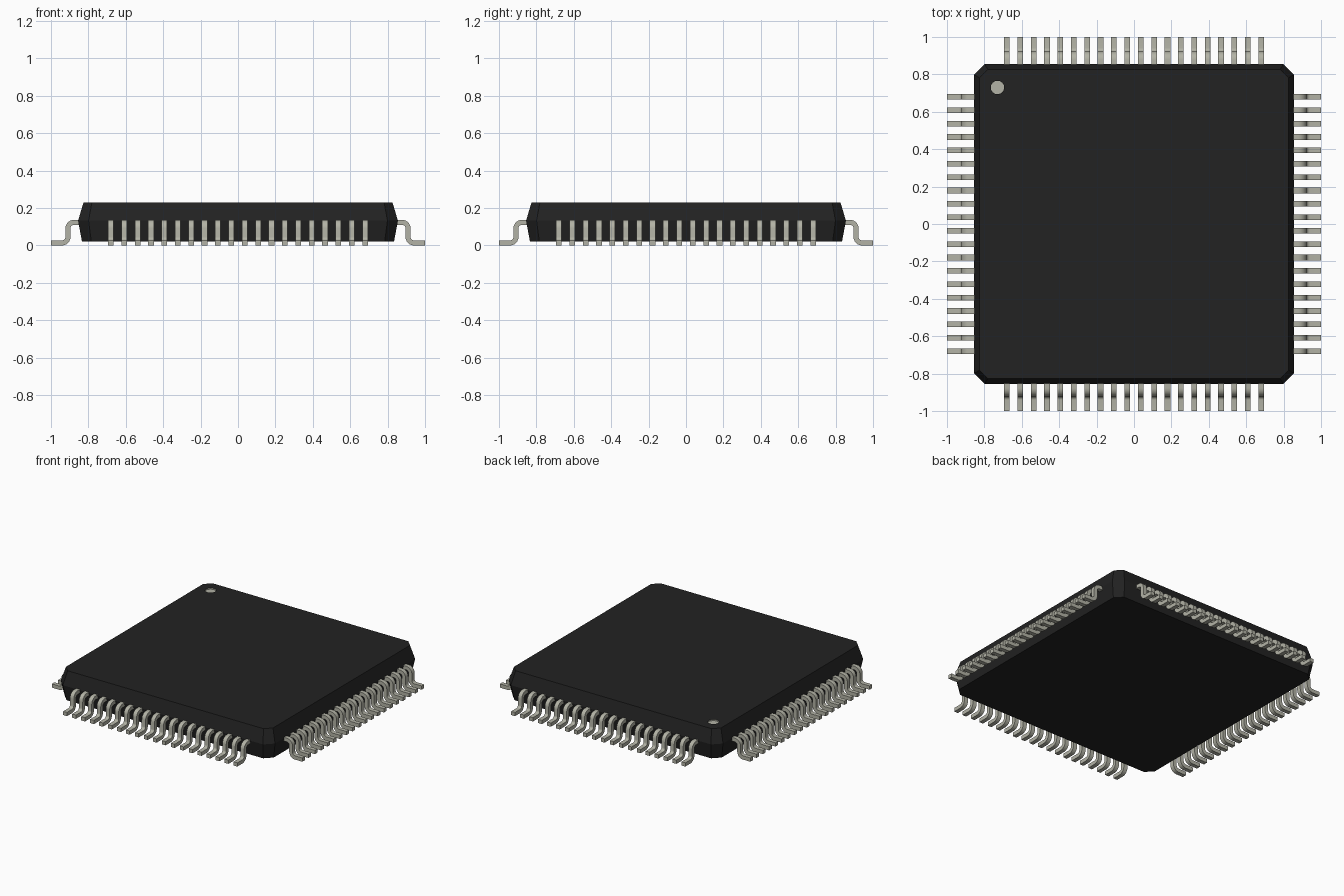
import bpy, bmesh, math
from mathutils import Matrix

if "Cube" in bpy.data.objects:
    bpy.data.objects.remove(bpy.data.objects["Cube"], do_unlink=True)


def material(name, rgb, roughness):
    m = bpy.data.materials.new(name)
    m.use_nodes = True
    m.diffuse_color = (*rgb, 1)
    bsdf = m.node_tree.nodes["Principled BSDF"]
    bsdf.inputs["Base Color"].default_value = (*rgb, 1)
    bsdf.inputs["Roughness"].default_value = roughness
    return m


BLACK = material("black plastic", (0.016, 0.016, 0.016), 0.6)
TIN = material("dull tin", (0.45, 0.45, 0.38), 0.4)


def add_object(name, bm, mats):
    bmesh.ops.recalc_face_normals(bm, faces=bm.faces)
    mesh = bpy.data.meshes.new(name)
    bm.to_mesh(mesh)
    bm.free()
    for m in mats:
        mesh.materials.append(m)
    ob = bpy.data.objects.new(name, mesh)
    bpy.context.collection.objects.link(ob)
    return ob


def chamfered_square(h, c):
    """Octagonal outline of half width h with corners cut by c."""
    k = h - c
    return [(k, -h), (h, -k), (h, k), (k, h), (-k, h), (-h, k), (-h, -k), (-k, -h)]


# Body: three stacked outlines, widest at the parting line; shallow index mark
MARK = (-0.73, 0.73)
MARK_R, MARK_DEPTH = 0.036, 0.009
TOP = 0.23
bm = bmesh.new()
rings = []
for z, h, c in ((0.02, 0.834, 0.05), (0.132, 0.855, 0.056), (TOP, 0.826, 0.045)):
    rings.append([bm.verts.new((x, y, z)) for x, y in chamfered_square(h, c)])
for low, high in zip(rings, rings[1:]):
    for i in range(8):
        j = (i + 1) % 8
        bm.faces.new((low[i], low[j], high[j], high[i]))
bm.faces.new(rings[0])
bm.faces.new(rings[-1])
body = add_object("chip_body", bm, [BLACK, TIN])

# Round recess cut into the top beside the back right corner
bm = bmesh.new()
bmesh.ops.create_cone(bm, cap_ends=True, segments=24, radius1=MARK_R, radius2=MARK_R,
                      depth=2 * MARK_DEPTH,
                      matrix=Matrix.Translation((*MARK, TOP)))
cutter = add_object("mark_cutter", bm, [TIN])
cutter.hide_render = True
cut = body.modifiers.new("index_mark", "BOOLEAN")
cut.operation = "DIFFERENCE"
cut.solver = "EXACT"
cut.object = cutter
bpy.context.view_layer.objects.active = body
bpy.ops.object.modifier_apply(modifier=cut.name)
bpy.data.objects.remove(cutter, do_unlink=True)
for p in body.data.polygons:
    near = math.hypot(p.center.x - MARK[0], p.center.y - MARK[1]) < MARK_R + 0.002
    p.material_index = 1 if near and p.center.z < TOP - 0.001 else 0

# Gull-wing lead: centreline with two round bends, offset to a strip
THICK, WIDTH, BEND, STEPS = 0.027, 0.030, 0.032, 6
ARM_Z, DROP_X, FOOT_Z = 0.1235, 0.909, 0.0135


def lead_outline():
    line = [(0.83, ARM_Z, math.pi / 2)]                 # x, z, direction of normal
    for i in range(STEPS + 1):                          # shoulder
        a = math.pi / 2 * (1 - i / STEPS)
        line.append((DROP_X - BEND + BEND * math.cos(a),
                     ARM_Z - BEND + BEND * math.sin(a), a))
    for i in range(STEPS + 1):                          # ankle
        a = math.pi / 2 * i / STEPS
        line.append((DROP_X + BEND - BEND * math.cos(a),
                     FOOT_Z + BEND - BEND * math.sin(a), a))
    line.append((1.0, FOOT_Z, math.pi / 2))
    t = THICK / 2
    upper = [(x + t * math.cos(a), z + t * math.sin(a)) for x, z, a in line]
    lower = [(x - t * math.cos(a), z - t * math.sin(a)) for x, z, a in line]
    return upper, lower


UPPER, LOWER = lead_outline()


def add_lead(bm, y):
    columns = []
    for (ux, uz), (lx, lz) in zip(UPPER, LOWER):
        columns.append([bm.verts.new(v) for v in (
            (ux, y - WIDTH / 2, uz), (ux, y + WIDTH / 2, uz),
            (lx, y + WIDTH / 2, lz), (lx, y - WIDTH / 2, lz))])
    for a, b in zip(columns, columns[1:]):
        for i in range(4):
            j = (i + 1) % 4
            bm.faces.new((a[i], a[j], b[j], b[i]))
    bm.faces.new(columns[0])
    bm.faces.new(columns[-1])


# Twenty leads on each of the four sides
COUNT, SPAN = 20, 0.68
for k, side in enumerate(("left", "back", "right", "front")):
    bm = bmesh.new()
    for n in range(COUNT):
        add_lead(bm, -SPAN + 2 * SPAN * n / (COUNT - 1))
    bmesh.ops.rotate(bm, verts=bm.verts, matrix=Matrix.Rotation(k * math.pi / 2, 3, "Z"))
    row = add_object(side + "_leads", bm, [TIN])
    bpy.ops.object.select_all(action="DESELECT")
    row.select_set(True)
    bpy.context.view_layer.objects.active = row
    bpy.ops.object.shade_smooth_by_angle(angle=math.radians(35))
